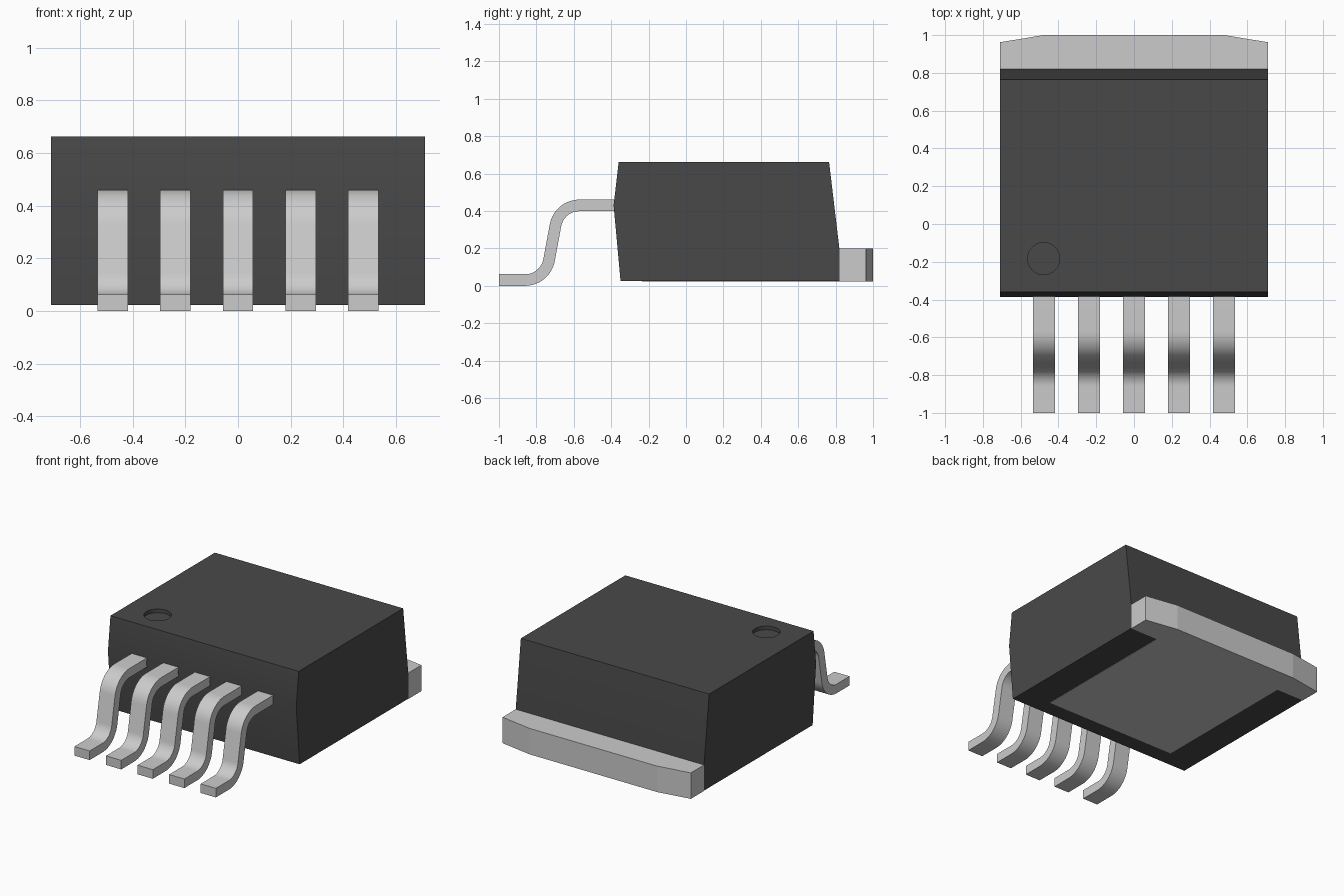
import bpy, bmesh
from math import sin, cos, asin, atan2, hypot, pi, radians
from mathutils import Vector

cube = bpy.data.objects.get("Cube")
if cube:
    bpy.data.objects.remove(cube, do_unlink=True)


def material(name, colour):
    m = bpy.data.materials.new(name)
    m.use_nodes = True
    m.diffuse_color = (*colour, 1)
    m.node_tree.nodes["Principled BSDF"].inputs["Base Color"].default_value = (*colour, 1)
    return m


BLACK = material("black plastic", (0.066, 0.066, 0.066))
METAL = material("tinned metal", (0.6, 0.6, 0.6))


def prism(name, outline, start, depth, mat):
    """Extrude a closed 3D outline from the start offset along the depth vector."""
    bm = bmesh.new()
    face = bm.faces.new([bm.verts.new(Vector(p) + Vector(start)) for p in outline])
    new = bmesh.ops.extrude_face_region(bm, geom=[face])["geom"]
    bmesh.ops.translate(bm, vec=depth, verts=[v for v in new if isinstance(v, bmesh.types.BMVert)])
    bmesh.ops.recalc_face_normals(bm, faces=bm.faces)
    mesh = bpy.data.meshes.new(name)
    bm.to_mesh(mesh)
    bm.free()
    mesh.materials.append(mat)
    ob = bpy.data.objects.new(name, mesh)
    bpy.context.collection.objects.link(ob)
    return ob


def smooth(ob):
    bpy.ops.object.select_all(action="DESELECT")
    ob.select_set(True)
    bpy.context.view_layer.objects.active = ob
    bpy.ops.object.shade_smooth_by_angle(angle=radians(30))


# Moulded body: side profile extruded across x
W = 0.71
TOP, BASE = 0.662, 0.025
profile = [(-0.35, BASE), (0.82, BASE), (0.82, 0.2), (0.765, TOP), (-0.36, TOP), (-0.387, 0.43)]
body = prism("body", [(0, y, z) for y, z in profile], (-W, 0, 0), (2 * W, 0, 0), BLACK)

# Round pin-one recess cut into the top
circle = [(0.085 * cos(i * pi / 24), 0.085 * sin(i * pi / 24), 0) for i in range(48)]
cutter = prism("recess_cutter", circle, (-0.478, -0.183, TOP - 0.025), (0, 0, 0.1), BLACK)
cutter.hide_render = True
cut = body.modifiers.new("recess", "BOOLEAN")
cut.operation, cut.solver, cut.object = "DIFFERENCE", "EXACT", cutter
bpy.context.view_layer.objects.active = body
bpy.ops.object.modifier_apply(modifier=cut.name)
bpy.data.objects.remove(cutter, do_unlink=True)
smooth(body)

# Heat tab at the back, with its narrower pad showing under the body
half = [(0.5, -0.235), (0.5, 0.82), (W, 0.82), (W, 0.962), (0.48, 1.0)]
tab = half + [(-x, y) for x, y in reversed(half)]
prism("heat_tab", [(x, y, 0) for x, y in tab], (0, 0, BASE - 0.002), (0, 0, 0.177), METAL)

# Gull-wing lead: two equal bends joined by their common tangent
R, T, STEPS = 0.13, 0.031, 12
low, high = (-0.86, T + R), (-0.57, 0.43 - R)
dy, dz = high[0] - low[0], high[1] - low[1]
sweep = atan2(dz, dy) + asin(2 * R / hypot(dy, dz))


def lead_edge(side):
    """One edge of the lead's strip; side is +1 above and -1 below the centre line."""
    pts = [(-1.0, low[1] - R + side * T)]
    for i in range(STEPS + 1):
        a = -pi / 2 + sweep * i / STEPS
        r = R - side * T
        pts.append((low[0] + r * cos(a), low[1] + r * sin(a)))
    for i in range(STEPS + 1):
        a = pi / 2 + sweep * (1 - i / STEPS)
        r = R + side * T
        pts.append((high[0] + r * cos(a), high[1] + r * sin(a)))
    return pts + [(-0.34, high[1] + R + side * T)]


strip = lead_edge(1) + lead_edge(-1)[::-1]
for n in range(5):
    x = (n - 2) * 0.238
    lead = prism(f"lead_{n + 1}", [(0, y, z) for y, z in strip],
                 (x - 0.0575, 0, 0), (0.115, 0, 0), METAL)
    smooth(lead)
